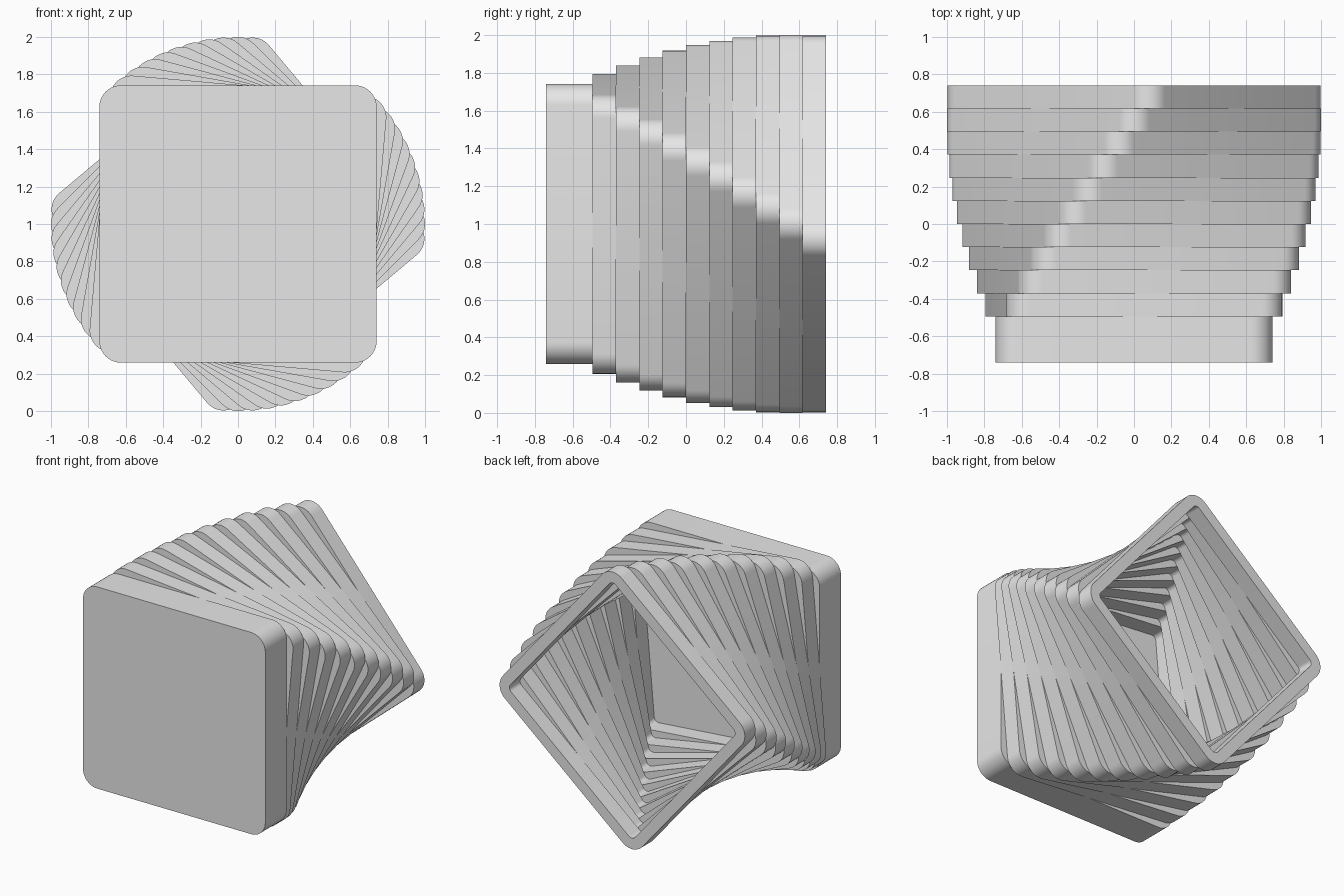
import bpy, bmesh
from math import cos, sin, pi, radians

HALF, RADIUS, WALL = 0.741, 0.115, 0.08   # square half width, corner radius, wall
LAYER, RINGS, STEP = 0.1235, 10, radians(5)

cube = bpy.data.objects.get("Cube")
if cube:
    bpy.data.objects.remove(cube, do_unlink=True)

grey = bpy.data.materials.new("light grey")
grey.use_nodes = True
grey.diffuse_color = (0.8, 0.8, 0.8, 1)
grey.node_tree.nodes["Principled BSDF"].inputs["Base Color"].default_value = grey.diffuse_color


def rounded_square(half, radius, turn, segments=10):
    """Outline in x and z, turned clockwise about the y axis."""
    points = []
    for corner in range(4):
        middle = pi / 4 + corner * pi / 2
        reach = (half - radius) * 2 ** 0.5
        for i in range(segments + 1):
            a = corner * pi / 2 + i / segments * pi / 2
            points.append((reach * cos(middle - turn) + radius * cos(a - turn),
                           reach * sin(middle - turn) + radius * sin(a - turn)))
    return points


def add_layer(name, front, back, turn, hollow):
    """Extrude a rounded square along y, either solid or as an open frame."""
    bm = bmesh.new()

    def loop(points, y):
        return [bm.verts.new((x, y, z + 1)) for x, z in points]

    def bridge(a, b):
        for i in range(len(a)):
            j = (i + 1) % len(a)
            bm.faces.new((a[i], a[j], b[j], b[i]))

    outline = rounded_square(HALF, RADIUS, turn)
    outer_front, outer_back = loop(outline, front), loop(outline, back)
    bridge(outer_front, outer_back)
    if hollow:
        hole = rounded_square(HALF - WALL, RADIUS - WALL, turn)
        inner_front, inner_back = loop(hole, front), loop(hole, back)
        bridge(inner_back, inner_front)
        bridge(inner_front, outer_front)
        bridge(outer_back, inner_back)
    else:
        bm.faces.new(outer_front)
        bm.faces.new(outer_back)
    bmesh.ops.recalc_face_normals(bm, faces=bm.faces)
    mesh = bpy.data.meshes.new(name)
    bm.to_mesh(mesh)
    bm.free()
    mesh.materials.append(grey)
    obj = bpy.data.objects.new(name, mesh)
    bpy.context.collection.objects.link(obj)
    bpy.ops.object.select_all(action='DESELECT')
    obj.select_set(True)
    bpy.context.view_layer.objects.active = obj
    bpy.ops.object.shade_smooth_by_angle(angle=radians(30))


# Solid base at the front, then frames that twist a little more each step
floor = -HALF + 2 * LAYER
add_layer("base", -HALF, floor, 0, hollow=False)
for n in range(RINGS):
    add_layer(f"twisted_frame_{n + 1}", floor + n * LAYER, floor + (n + 1) * LAYER,
              (n + 1) * STEP, hollow=True)
